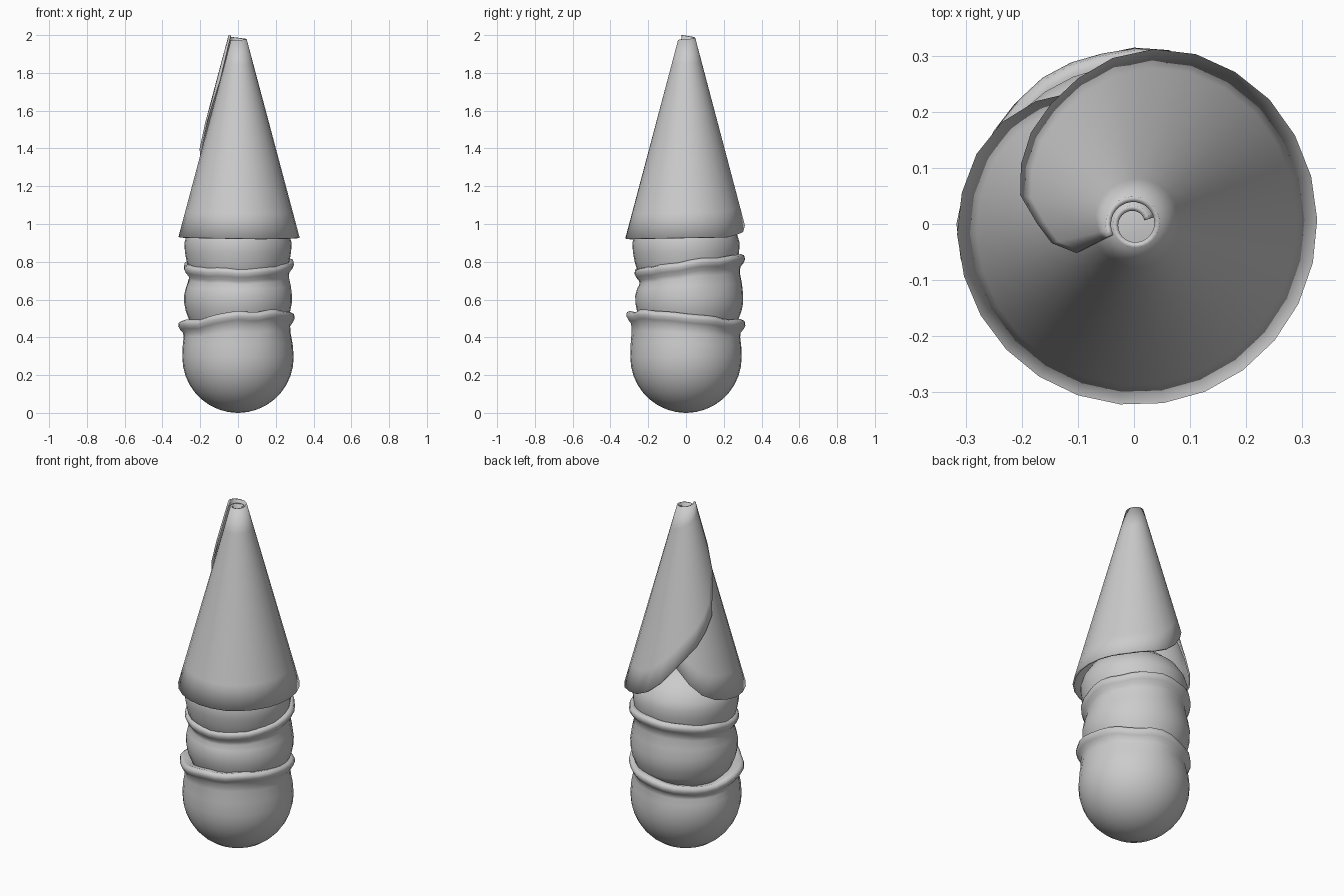
import bpy, bmesh, random
from math import sin, cos, radians, pi

if "Cube" in bpy.data.objects:
    bpy.data.objects.remove(bpy.data.objects["Cube"])

random.seed(4)
SEG = 32


def make_object(name, bm, angle):
    bmesh.ops.recalc_face_normals(bm, faces=bm.faces)
    mesh = bpy.data.meshes.new(name)
    bm.to_mesh(mesh)
    bm.free()
    ob = bpy.data.objects.new(name, mesh)
    bpy.context.collection.objects.link(ob)
    bpy.ops.object.select_all(action='DESELECT')
    ob.select_set(True)
    bpy.context.view_layer.objects.active = ob
    bpy.ops.object.shade_smooth_by_angle(angle=radians(angle))
    return ob


def lerp_table(table, x):
    for (x0, y0), (x1, y1) in zip(table, table[1:]):
        if x <= x1:
            return y0 + (y1 - y0) * (x - x0) / (x1 - x0)
    return table[-1][1]


def scoop(name, profile, centre=(0, 0), tilt=(0, 0), wobble=0.0):
    """Revolve (radius, z, lip weight); the lip tilts and ripples."""
    bm = bmesh.new()
    ripple = [random.uniform(-1, 1) for _ in range(SEG)]
    rows = []
    for r, z, w in profile:
        row = []
        for i in range(SEG):
            a = 2 * pi * i / SEG
            n = (ripple[i] + ripple[i - 1]) / 2
            dz = w * (tilt[0] * cos(a) + tilt[1] * sin(a) + wobble * n)
            rr = r + w * wobble * n * 0.8
            row.append(bm.verts.new((centre[0] + rr * cos(a), centre[1] + rr * sin(a), z + dz)))
        rows.append(row)
    for lo, hi in zip(rows, rows[1:]):
        for i in range(SEG):
            j = (i + 1) % SEG
            bm.faces.new((lo[i], lo[j], hi[j], hi[i]))
    bm.faces.new(rows[0])
    bm.faces.new(rows[-1])
    return make_object(name, bm, 60)


# Lower scoop: round ball with a rippled, tilted lip
ball = [(0.295 * sin(t), 0.295 - 0.295 * cos(t), 0)
        for t in [0.02] + [pi / 2 * k / 9 for k in range(1, 10)]]
scoop("lower_scoop", ball + [
    (0.291, 0.36, 0.2), (0.283, 0.41, 0.6), (0.283, 0.44, 0.9), (0.297, 0.458, 1),
    (0.308, 0.478, 1), (0.305, 0.497, 1), (0.288, 0.505, 1), (0.25, 0.495, 1), (0.1, 0.48, 1)],
    tilt=(0.03, -0.025), wobble=0.014)

# Middle scoop: squashed ball with its own lip
scoop("middle_scoop", [
    (0.1, 0.43, 0), (0.24, 0.45, 0), (0.262, 0.50, 0), (0.277, 0.54, 0), (0.285, 0.58, 0),
    (0.286, 0.62, 0), (0.278, 0.67, 0.4), (0.266, 0.71, 0.8), (0.268, 0.735, 1), (0.284, 0.755, 1),
    (0.293, 0.775, 1), (0.289, 0.793, 1), (0.272, 0.80, 1), (0.24, 0.79, 1), (0.1, 0.78, 1)],
    centre=(0, 0.017), tilt=(0.004, 0.034), wobble=0.01)

# Upper scoop: sits inside the cone mouth
scoop("upper_scoop", [
    (0.1, 0.66, 0), (0.23, 0.70, 0), (0.257, 0.75, 0), (0.272, 0.80, 0), (0.281, 0.85, 0),
    (0.284, 0.90, 0), (0.272, 0.94, 0), (0.24, 0.99, 0), (0.18, 1.04, 0), (0.1, 1.075, 0), (0.02, 1.09, 0)])

# Rolled cone: one sheet wound about one and a half turns, ends cut back in a curve
START, END, MIDDLE = 19, 567, 293
edge_height = [(0, 0.92), (112, 0.93), (140, 0.96), (157, 1.01), (187, 1.18), (204, 1.25),
               (218, 1.32), (233, 1.40), (247, 1.54), (266, 1.66), (274, 1.76)]
COLS, ROWS = 40, 8
bm = bmesh.new()
cols = []
for i in range(COLS + 1):
    f = i / COLS
    deg = START + (END - START) * f
    off = -0.008 + 0.03 * f
    low = lerp_table(edge_height, abs(deg - MIDDLE))
    top = 1.97 + 0.03 * f ** 3
    col = []
    for k in range(ROWS + 1):
        z = low + (top - low) * k / ROWS
        r = 0.31 - 0.267 * (z - 0.93) + off
        a = radians(deg)
        col.append(bm.verts.new((r * cos(a), r * sin(a), z)))
    cols.append(col)
for c0, c1 in zip(cols, cols[1:]):
    for k in range(ROWS):
        bm.faces.new((c0[k], c1[k], c1[k + 1], c0[k + 1]))
cone = make_object("rolled_cone", bm, 40)
shell = cone.modifiers.new("thickness", 'SOLIDIFY')
shell.thickness = 0.01
shell.offset = 0
